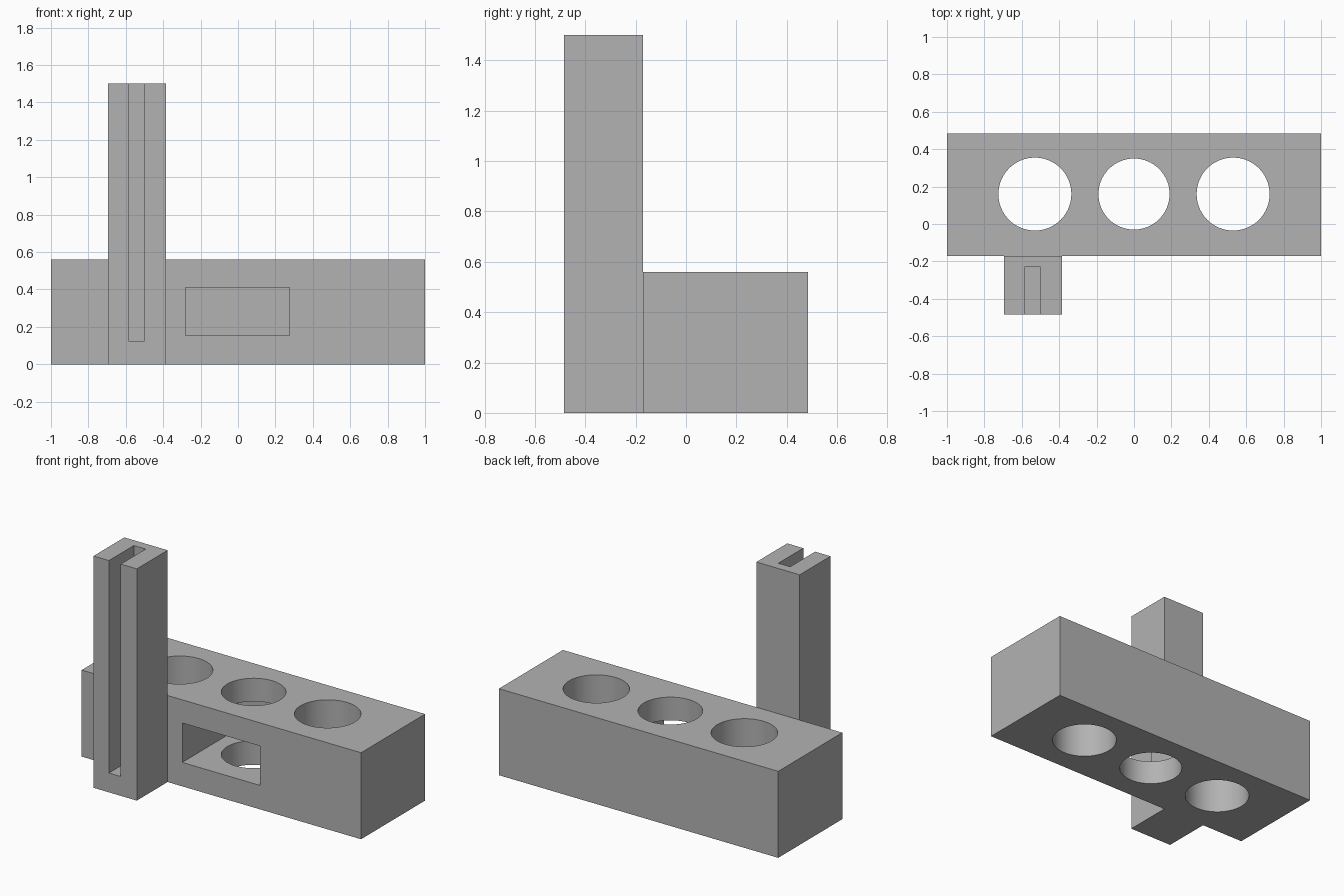
import bpy
import math

default = bpy.data.objects.get("Cube")
if default:
    bpy.data.objects.remove(default)

grey = bpy.data.materials.new("plain_grey")
grey.use_nodes = True
grey.diffuse_color = (0.45, 0.45, 0.45, 1)
grey.node_tree.nodes["Principled BSDF"].inputs["Base Color"].default_value = grey.diffuse_color


def box(name, low, high):
    """Box spanning two opposite corners."""
    bpy.ops.mesh.primitive_cube_add(size=1, location=[(a + b) / 2 for a, b in zip(low, high)])
    ob = bpy.context.object
    ob.name = name
    ob.scale = [b - a for a, b in zip(low, high)]
    bpy.ops.object.transform_apply(location=True, rotation=False, scale=True)
    ob.data.materials.append(grey)
    return ob


def cylinder(name, x, y, radius):
    """Upright cylinder taller than the block."""
    bpy.ops.mesh.primitive_cylinder_add(vertices=64, radius=radius, depth=2, location=(x, y, 0.3))
    ob = bpy.context.object
    ob.name = name
    ob.data.materials.append(grey)
    return ob


def combine(target, other, operation):
    """Apply a boolean and remove the helper."""
    other.hide_render = True
    mod = target.modifiers.new(operation, "BOOLEAN")
    mod.operation = operation
    mod.solver = "EXACT"
    mod.object = other
    bpy.context.view_layer.objects.active = target
    bpy.ops.object.modifier_apply(modifier=mod.name)
    bpy.data.objects.remove(other)


# Block with three through holes
block = box("holder_block", (-1, -0.17, 0), (1, 0.485, 0.56))
for x, radius in ((-0.53, 0.195), (0, 0.19), (0.53, 0.195)):
    combine(block, cylinder("hole_cutter", x, 0.16, radius), "DIFFERENCE")

# Deep pocket opening to the front, crossing the middle hole
combine(block, box("pocket_cutter", (-0.28, -0.4, 0.155), (0.275, 0.4, 0.41)), "DIFFERENCE")

# Upright post with a slot open at the front and top
post = box("slotted_post", (-0.695, -0.485, 0), (-0.385, -0.17, 1.5))
combine(post, box("slot_cutter", (-0.585, -0.7, 0.125), (-0.5, -0.23, 1.8)), "DIFFERENCE")

# Join post to block as one solid, rounded walls shaded smooth
combine(block, post, "UNION")
bpy.ops.object.select_all(action="DESELECT")
block.select_set(True)
bpy.context.view_layer.objects.active = block
bpy.ops.object.shade_smooth_by_angle(angle=math.radians(30))
